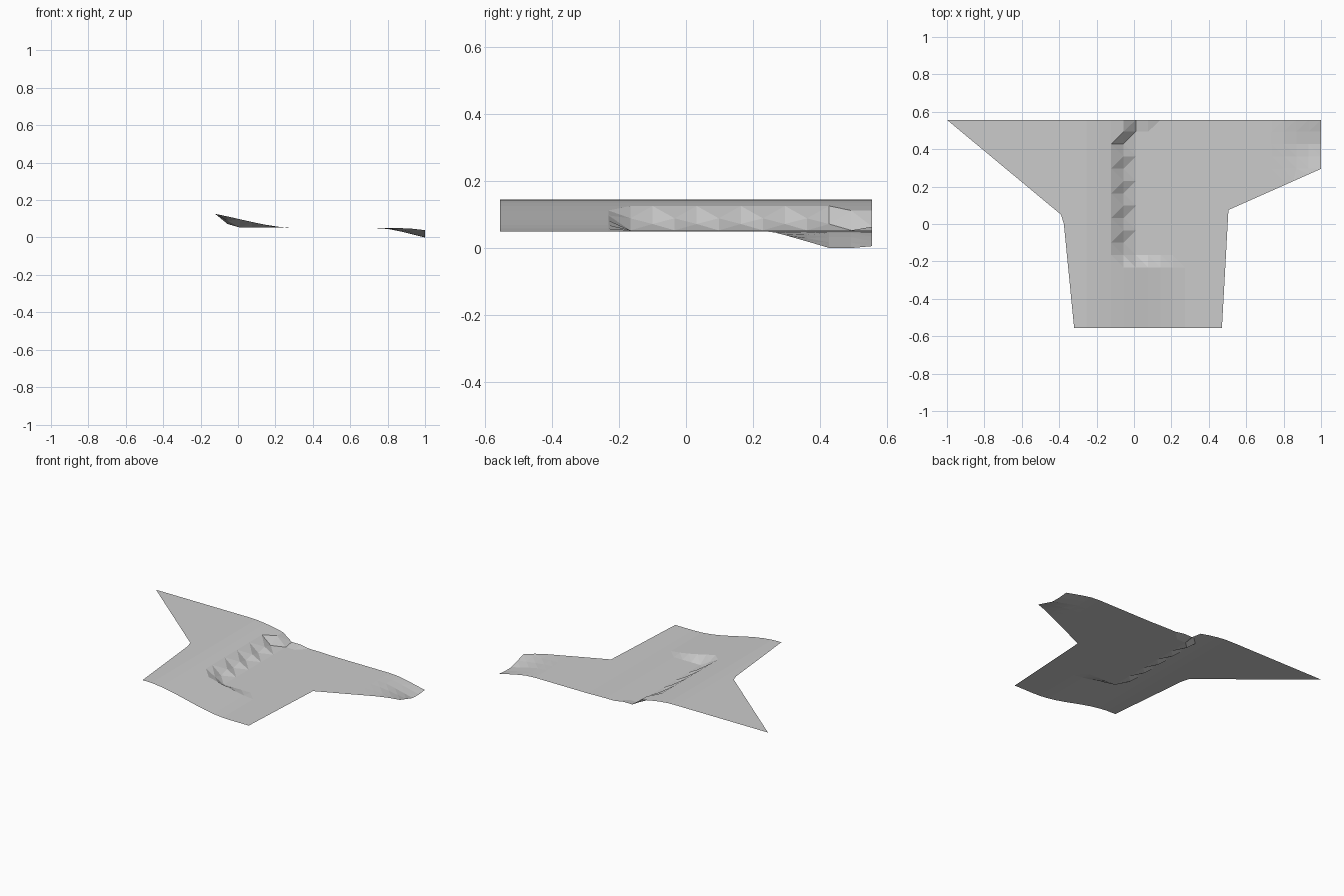
import bpy, bmesh
from mathutils import Vector

if "Cube" in bpy.data.objects:
    bpy.data.objects.remove(bpy.data.objects["Cube"])

STEP = 0.066
HIGH, LOW = 0.145, 0.05
X0, Y0 = 0.01, 0.56          # grid anchor lines


def ease(v, a, b):
    t = max(0.0, min(1.0, (v - a) / (b - a)))
    return t * t * (3 - 2 * t)


def lerp_points(v, pts):
    """Piecewise linear lookup."""
    if v <= pts[0][0]:
        return pts[0][1]
    for (a, p), (b, q) in zip(pts, pts[1:]):
        if v <= b:
            return p + (q - p) * (v - a) / (b - a)
    return pts[-1][1]


def height(x, y):
    # long bank falling from the left plateau to the right flat
    z = HIGH - (HIGH - LOW) * ease(x, -0.30, 0.32)
    col, row = round((x - X0) / STEP), round((Y0 - y) / STEP)
    # trench cut into the bank, with an uneven wall
    if -0.19 < y and -0.09 < x < 0.30:
        floor = 0.053
        if col == -1:
            floor = z if y > 0.46 else 0.08 + (0.009 if row % 2 else -0.008)
        elif col in (0, 1) and row == 0:
            floor = 0.064
        z = min(z, floor)
    # hollow at the far right corner
    side = lerp_points(x, [(0.78, 0), (0.88, 0.4), (1.0, 1)])
    depth = lerp_points(y, [(0.24, 0), (0.30, 0.012), (0.43, 0.05), (0.50, 0.05), (0.56, 0.044)])
    return z - side * depth


# ground outline, split along a regular grid
outline = [(-1, 0.557), (-0.39, 0.05), (-0.375, 0.0), (-0.32, -0.557),
           (0.47, -0.557), (0.505, 0.075), (1, 0.295), (1, 0.557)]
bm = bmesh.new()
bm.faces.new([bm.verts.new((x, y, 0)) for x, y in outline])
cuts = [(Vector((X0 + i * STEP, 0, 0)), Vector((1, 0, 0))) for i in range(-15, 15)]
cuts += [(Vector((0, Y0 - i * STEP, 0)), Vector((0, 1, 0))) for i in range(1, 17)]
for co, no in cuts:
    bmesh.ops.bisect_plane(bm, geom=bm.verts[:] + bm.edges[:] + bm.faces[:],
                           dist=1e-5, plane_co=co, plane_no=no)
for v in bm.verts:
    v.co.z = height(v.co.x, v.co.y)
bmesh.ops.triangulate(bm, faces=bm.faces[:])
for f in bm.faces:
    f.normal_update()
    if f.normal.z < 0:
        f.normal_flip()

mesh = bpy.data.meshes.new("ground_sheet")
bm.to_mesh(mesh)
bm.free()
ground = bpy.data.objects.new("ground_sheet", mesh)
bpy.context.collection.objects.link(ground)

grey = bpy.data.materials.new("light grey")
grey.diffuse_color = (0.6, 0.6, 0.6, 1)
grey.use_nodes = True
grey.node_tree.nodes["Principled BSDF"].inputs["Base Color"].default_value = grey.diffuse_color
mesh.materials.append(grey)
